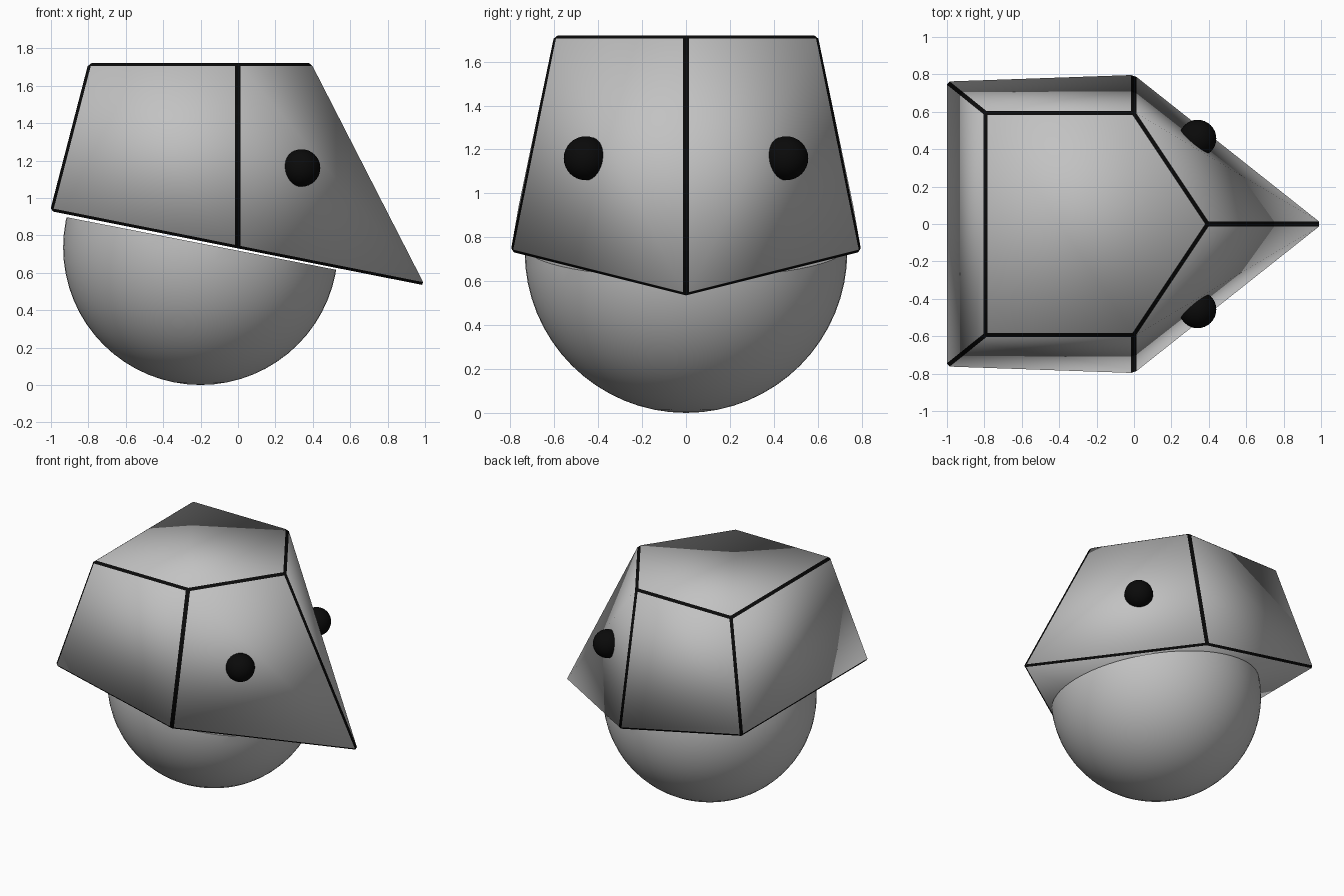
import bpy, bmesh
from mathutils import Vector

if "Cube" in bpy.data.objects:
    bpy.data.objects.remove(bpy.data.objects["Cube"])


def material(name, value):
    m = bpy.data.materials.new(name)
    m.diffuse_color = (value, value, value, 1)
    m.use_nodes = True
    m.node_tree.nodes["Principled BSDF"].inputs["Base Color"].default_value = m.diffuse_color
    return m


GREY = material("mid grey", 0.54)
BLACK = material("black", 0.003)


def add_object(name, bm, mats):
    mesh = bpy.data.meshes.new(name)
    bm.to_mesh(mesh)
    bm.free()
    for m in mats:
        mesh.materials.append(m)
    ob = bpy.data.objects.new(name, mesh)
    bpy.context.collection.objects.link(ob)
    return ob


# round body: ball cut just under the sloping base of the head
bm = bmesh.new()
bmesh.ops.create_uvsphere(bm, u_segments=64, v_segments=32, radius=0.735)
bmesh.ops.translate(bm, verts=bm.verts, vec=(-0.2, 0, 0.735))
cut = bmesh.ops.bisect_plane(bm, geom=bm.verts[:] + bm.edges[:] + bm.faces[:],
                             plane_co=(-0.2, 0, 0.757), plane_no=(0.195, 0, 1),
                             clear_outer=True)
rim = [e for e in cut["geom_cut"] if isinstance(e, bmesh.types.BMEdge)]
cap = bmesh.ops.contextual_create(bm, geom=rim)["faces"]
for f in bm.faces:
    f.smooth = f not in cap
for e in rim:
    e.smooth = False
add_object("body", bm, [GREY])

# faceted head: pentagon top, larger sloping pentagon base with a pointed beak
top = [(-0.8, -0.6, 1.72), (0, -0.6, 1.72), (0.4, 0, 1.72), (0, 0.6, 1.72), (-0.8, 0.6, 1.72)]
base = [(-1.005, -0.765, 0.93), (0, -0.8, 0.73), (1.01, 0, 0.53), (0, 0.8, 0.73), (-1.005, 0.765, 0.93)]
bm = bmesh.new()
t = [bm.verts.new(p) for p in top]
b = [bm.verts.new(p) for p in base]
bm.faces.new(t)
bm.faces.new(b[::-1])
for i, j in ((0, 1), (3, 4), (4, 0)):
    bm.faces.new((t[i], b[i], b[j], t[j]))
for i, j in ((1, 2), (3, 2)):          # bent cheek faces, split from brow to beak tip
    bm.faces.new((t[i], b[i], b[2]))
    bm.faces.new((t[i], b[2], t[2]))
bmesh.ops.recalc_face_normals(bm, faces=bm.faces)
bm.normal_update()
corners = [(v.co.copy(), v.normal.copy()) for v in bm.verts]
split = [bm.edges.get((t[i], b[2])) for i in (1, 3)]

# black edging: narrow bevel strips along every outer edge
strips = bmesh.ops.bevel(bm, geom=[e for e in bm.edges if e not in split],
                         offset=0.016, offset_type='OFFSET', segments=1,
                         affect='EDGES', clamp_overlap=True)["faces"]
for f in bm.faces:
    f.smooth = True
    f.material_index = 0
for f in strips:
    f.material_index = 1
head = add_object("head", bm, [GREY, BLACK])

# soft shading across the facets: each vertex takes its corner's averaged normal
normals = [min(corners, key=lambda c: (c[0] - v.co).length)[1] for v in head.data.vertices]
head.data.normals_split_custom_set_from_vertices([tuple(n) for n in normals])

# eyes
for name, side in (("right_eye", -1), ("left_eye", 1)):
    bm = bmesh.new()
    bmesh.ops.create_uvsphere(bm, u_segments=32, v_segments=16, radius=0.1)
    bmesh.ops.translate(bm, verts=bm.verts, vec=Vector((0.34, 0.457 * side, 1.16)))
    for f in bm.faces:
        f.smooth = True
    add_object(name, bm, [BLACK])
